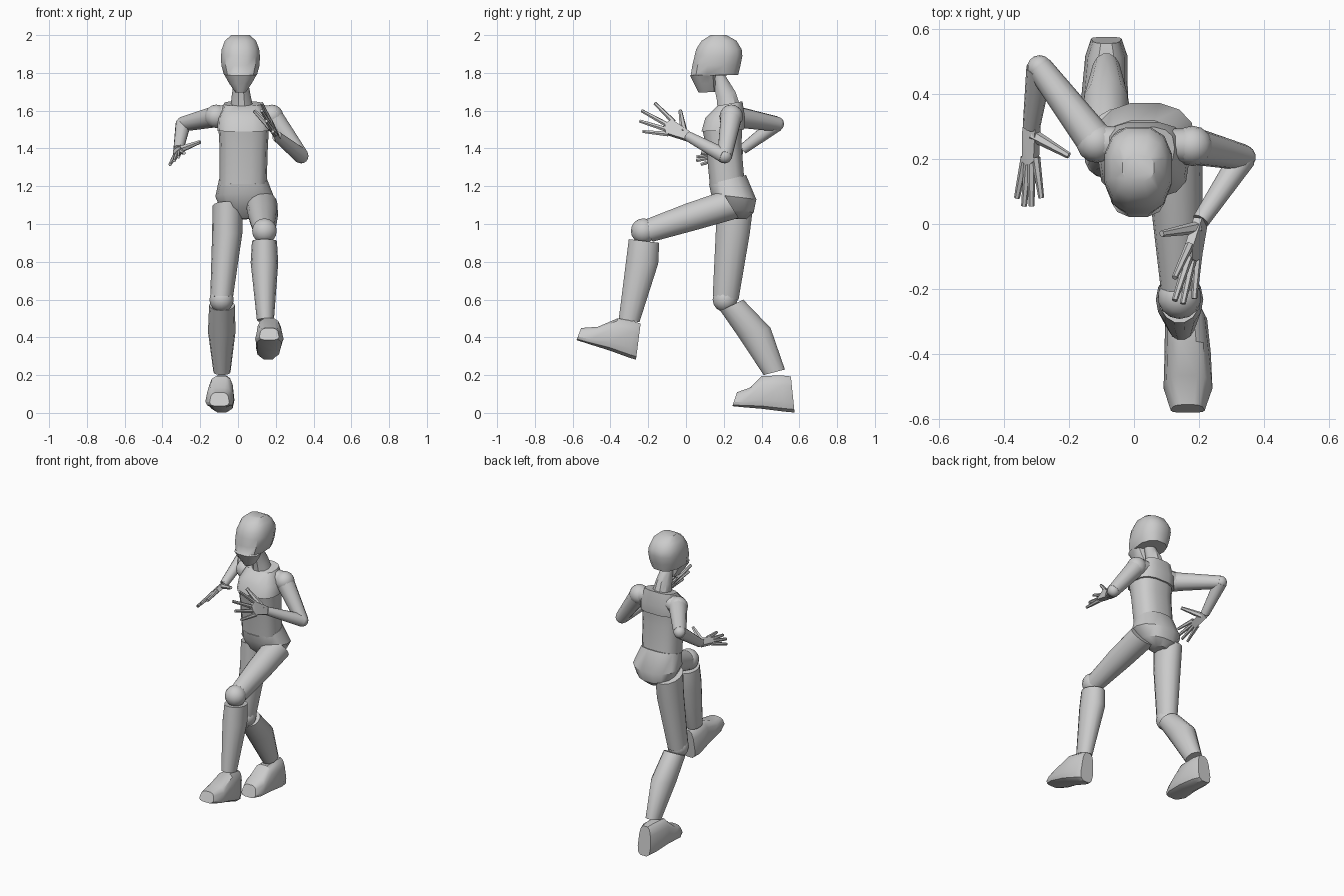
import bpy, bmesh, math
from mathutils import Vector


def finish(name, bm):
    bmesh.ops.recalc_face_normals(bm, faces=bm.faces)
    me = bpy.data.meshes.new(name)
    bm.to_mesh(me)
    bm.free()
    ob = bpy.data.objects.new(name, me)
    bpy.context.collection.objects.link(ob)
    bpy.ops.object.select_all(action='DESELECT')
    ob.select_set(True)
    bpy.context.view_layer.objects.active = ob
    bpy.ops.object.shade_smooth_by_angle(angle=math.radians(35))
    return ob


def skin(name, rings):
    """Join equal-length rings of points into a capped tube."""
    bm = bmesh.new()
    vs = [[bm.verts.new(p) for p in r] for r in rings]
    n = len(vs[0])
    for a, b in zip(vs, vs[1:]):
        for i in range(n):
            j = (i + 1) % n
            bm.faces.new((a[i], a[j], b[j], b[i]))
    bm.faces.new(vs[0])
    bm.faces.new(vs[-1])
    return finish(name, bm)


def loft(name, sections, n=14, p=1.0, taper=0.0):
    """Section: front edge y,z, back edge y,z, centre x, half width.
    p < 1 squares the outline; taper narrows it towards the back edge."""
    rings = []
    for yf, zf, yb, zb, cx, hw in sections:
        c = Vector((cx, (yf + yb) / 2, (zf + zb) / 2))
        v = Vector((0, yb - yf, zb - zf)) / 2
        ring = []
        for i in range(n):
            a = math.tau * (i + 0.5 * (n % 4 == 0)) / n
            u = math.copysign(abs(math.cos(a)) ** p, math.cos(a))
            w = math.copysign(abs(math.sin(a)) ** p, math.sin(a))
            ring.append(c + v * w + Vector((hw * u * (1 - taper * w), 0, 0)))
        rings.append(ring)
    return skin(name, rings)


def tube(name, a, b, ra, rb, n=12):
    a, b = Vector(a), Vector(b)
    q = (b - a).to_track_quat('Z', 'Y')
    circle = [q @ Vector((math.cos(math.tau * i / n), math.sin(math.tau * i / n), 0)) for i in range(n)]
    return skin(name, [[a + d * ra for d in circle], [b + d * rb for d in circle]])


def ball(name, c, r):
    bm = bmesh.new()
    bmesh.ops.create_uvsphere(bm, u_segments=14, v_segments=8, radius=r)
    bmesh.ops.translate(bm, verts=bm.verts, vec=c)
    return finish(name, bm)


def hand(side, wrist, tips, thumb):
    """Hull palm from wrist to knuckles, four fingers and a thumb."""
    w = Vector(wrist)
    tips = [Vector(t) for t in tips]
    across = (tips[0] - tips[3]).normalized()
    nrm = (tips[1] - w).cross(across).normalized() * 0.014
    knuckles = [w.lerp(t, 0.48) for t in tips]
    bm = bmesh.new()
    for k in [w + across * 0.025, w - across * 0.025] + knuckles:
        bm.verts.new(k + nrm)
        bm.verts.new(k - nrm)
    bmesh.ops.convex_hull(bm, input=bm.verts)
    finish(side + "_palm", bm)
    for i, (k, t) in enumerate(zip(knuckles, tips)):
        tube(f"{side}_finger_{i + 1}", k.lerp(w, 0.1), t, 0.014, 0.009, 6)
    tube(side + "_thumb", w.lerp(knuckles[0], 0.25), thumb, 0.02, 0.01, 6)


def arm(side, shoulder, elbow, wrist, tips, thumb):
    ball(side + "_shoulder", shoulder, 0.062)
    tube(side + "_collar_bone", (0.025, 0.245, 1.595), shoulder, 0.045, 0.055)
    tube(side + "_upper_arm", shoulder, elbow, 0.058, 0.04)
    ball(side + "_elbow", elbow, 0.039)
    tube(side + "_forearm", elbow, wrist, 0.041, 0.027)
    hand(side, wrist, tips, thumb)


# head with stepped jaw
loft("head", [
    (.065, 1.695, .16, 1.70, .013, .028), (.04, 1.745, .16, 1.745, .013, .062),
    (.02, 1.785, .16, 1.785, .013, .085), (.022, 1.79, .28, 1.79, .013, .09),
    (.03, 1.84, .292, 1.84, .013, .104), (.042, 1.89, .302, 1.89, .013, .106),
    (.05, 1.925, .298, 1.925, .013, .102), (.08, 1.97, .27, 1.97, .013, .085),
    (.13, 2.0, .215, 2.0, .013, .05)], n=12, p=.8)
loft("neck", [
    (.165, 1.60, .285, 1.64, .02, .06), (.16, 1.66, .265, 1.70, .017, .05),
    (.145, 1.74, .22, 1.77, .015, .038), (.13, 1.80, .20, 1.80, .015, .038)], n=10)

# torso
loft("chest", [
    (.08, 1.49, .31, 1.50, .03, .14), (.10, 1.56, .315, 1.56, .03, .135),
    (.165, 1.625, .30, 1.65, .025, .10)], p=.7)
loft("abdomen", [
    (.125, 1.20, .31, 1.24, .027, .125), (.105, 1.40, .295, 1.42, .03, .128),
    (.085, 1.50, .30, 1.50, .03, .133)], p=.75)
loft("pelvis", [
    (.22, 1.03, .32, 1.025, .03, .045), (.16, 1.09, .36, 1.06, .03, .12),
    (.13, 1.16, .375, 1.13, .035, .155), (.12, 1.21, .32, 1.26, .027, .128)], p=.85)

# standing leg
loft("right_thigh", [
    (.16, 1.12, .355, 1.07, -.055, .08), (.155, .95, .34, .95, -.057, .08),
    (.14, .62, .28, .60, -.087, .06)])
ball("right_knee", (-.087, .207, .60), .066)
loft("right_calf", [
    (.18, .54, .305, .60, -.085, .068), (.27, .41, .45, .45, -.086, .073),
    (.41, .20, .525, .23, -.085, .045)])
loft("right_foot", [
    (.245, .035, .27, .11, -.098, .05), (.29, .03, .34, .135, -.098, .072),
    (.40, .02, .40, .197, -.09, .068), (.52, .005, .51, .20, -.085, .062),
    (.575, .0, .555, .195, -.085, .045)], n=12, p=.6, taper=.15)

# raised leg
loft("left_thigh", [
    (.19, 1.175, .28, 1.03, .125, .085), (.0, 1.11, .06, .968, .133, .078),
    (-.24, 1.016, -.175, .905, .14, .057)])
ball("left_knee", (.14, -.225, .963), .067)
loft("left_calf", [
    (-.305, .92, -.14, .90, .14, .066), (-.32, .80, -.145, .79, .14, .073),
    (-.357, .50, -.245, .48, .145, .045)])
loft("left_foot", [
    (-.58, .385, -.555, .45, .165, .05), (-.52, .365, -.465, .457, .166, .072),
    (-.41, .33, -.36, .503, .165, .068), (-.30, .29, -.27, .485, .16, .062),
    (-.265, .28, -.24, .475, .16, .045)], n=12, p=.6, taper=.15)

# arms and open hands
arm("right", (-.115, .25, 1.57), (-.29, .48, 1.53), (-.315, .30, 1.395),
    [(-.285, .08, 1.375), (-.315, .055, 1.355), (-.338, .055, 1.335), (-.36, .08, 1.315)],
    (-.20, .21, 1.435))
arm("left", (.18, .24, 1.57), (.335, .205, 1.36), (.205, .01, 1.465),
    [(.125, -.165, 1.64), (.125, -.235, 1.60), (.15, -.245, 1.545), (.185, -.23, 1.49)],
    (.085, -.03, 1.60))
